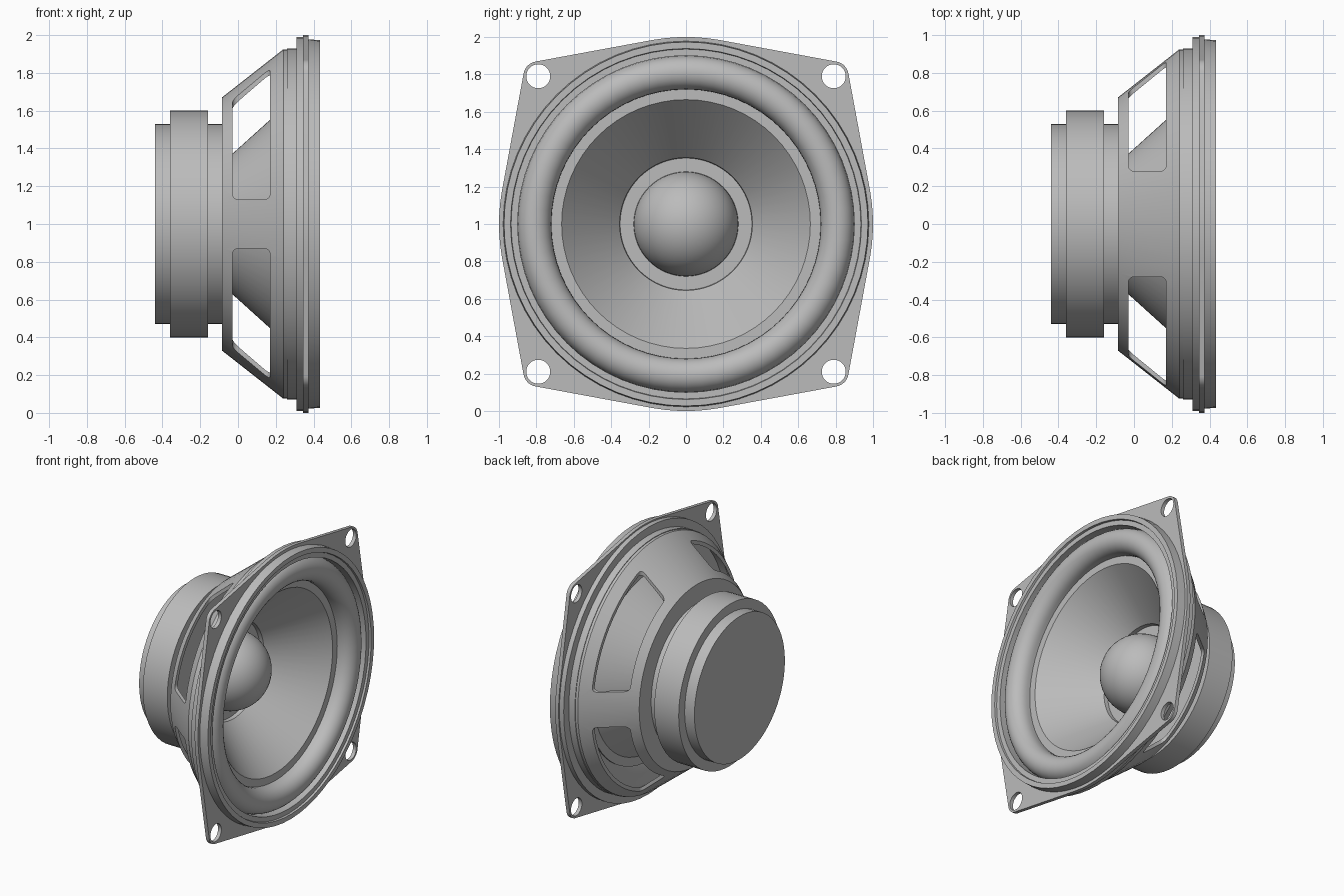
import bpy, bmesh
from math import sin, cos, pi, radians
from mathutils import Matrix, Vector

if "Cube" in bpy.data.objects:
    bpy.data.objects.remove(bpy.data.objects["Cube"], do_unlink=True)

AXIS = Vector((0, 0, 1))          # the driver axis runs along x through this point
SEGMENTS = 64

grey = bpy.data.materials.new("plain_grey")
grey.use_nodes = True
grey.diffuse_color = (0.5, 0.5, 0.5, 1)
grey.node_tree.nodes["Principled BSDF"].inputs["Base Color"].default_value = (0.5, 0.5, 0.5, 1)


def make(name, bm):
    bmesh.ops.remove_doubles(bm, verts=bm.verts, dist=1e-5)
    bmesh.ops.recalc_face_normals(bm, faces=bm.faces)
    mesh = bpy.data.meshes.new(name)
    bm.to_mesh(mesh)
    bm.free()
    mesh.materials.append(grey)
    obj = bpy.data.objects.new(name, mesh)
    bpy.context.collection.objects.link(obj)
    return obj


def select(obj):
    bpy.ops.object.select_all(action="DESELECT")
    obj.select_set(True)
    bpy.context.view_layer.objects.active = obj


def smooth(obj):
    select(obj)
    bpy.ops.object.shade_smooth_by_angle(angle=radians(30))


def revolve(name, profile, closed=True):
    """Turn (x, radius) points around the driver axis."""
    bm = bmesh.new()
    vs = [bm.verts.new((x, 0, 1 + r)) for x, r in profile]
    edges = [bm.edges.new(pair) for pair in zip(vs, vs[1:])]
    if closed:
        edges.append(bm.edges.new((vs[-1], vs[0])))
    bmesh.ops.spin(bm, geom=vs + edges, cent=AXIS, axis=(1, 0, 0),
                   angle=2 * pi, steps=SEGMENTS)
    return make(name, bm)


def prism(name, outline, x0, x1):
    """Extrude a (y, z) outline along x."""
    bm = bmesh.new()
    face = bm.faces.new([bm.verts.new((x0, y, 1 + z)) for y, z in outline])
    grown = bmesh.ops.extrude_face_region(bm, geom=[face])["geom"]
    bmesh.ops.translate(bm, vec=(x1 - x0, 0, 0),
                        verts=[g for g in grown if isinstance(g, bmesh.types.BMVert)])
    return make(name, bm)


def circle(cy, cz, r, n=32):
    return [(cy + r * cos(2 * pi * i / n), cz + r * sin(2 * pi * i / n)) for i in range(n)]


def cut(obj, cutter):
    cutter.hide_render = True
    mod = obj.modifiers.new("cut", "BOOLEAN")
    mod.operation, mod.solver, mod.object = "DIFFERENCE", "EXACT", cutter
    select(obj)
    bpy.ops.object.modifier_apply(modifier=mod.name)
    bpy.data.objects.remove(cutter, do_unlink=True)


# Magnet stack: back plate, magnet ring, front plate
magnet = revolve("magnet_assembly", [
    (-.44, 0), (-.44, .53), (-.36, .53), (-.36, .6), (-.16, .6),
    (-.16, .53), (-.08, .53), (-.08, 0)], closed=False)

# Conical basket with a stepped rim
basket = revolve("basket", [
    (-.085, .45), (-.085, .67), (.24, .925), (.26, .925), (.26, .93), (.31, .93),
    (.31, .99), (.35, .99), (.35, .9), (.24, .9), (-.045, .67), (-.045, .45)])

# Four rounded windows between the basket struts
for sy in (-1, 1):
    for sz in (-1, 1):
        bm = bmesh.new()
        bmesh.ops.create_cube(bm, size=1, matrix=Matrix.Translation(
            (.07, sy * .78, 1 + sz * .63)) @ Matrix.Diagonal((.2, 1, 1, 1)))
        bmesh.ops.bevel(bm, geom=bm.edges[:], offset=.03, segments=4,
                        profile=.5, affect="EDGES")
        cut(basket, make("window_cutter", bm))

# Mounting plate: bowed sides tangent to rounded corners
outline = []
for quarter in range(4):
    turn = quarter * pi / 2
    corner = turn + pi / 4
    for deg in range(-10, 11, 4):
        a = turn + radians(deg)
        outline.append((cos(a), sin(a)))
    for deg in range(11, 80, 8):
        a = turn + radians(deg)
        outline.append((1.117 * cos(corner) + .08 * cos(a),
                        1.117 * sin(corner) + .08 * sin(a)))
plate = prism("mounting_plate", outline, .345, .372)
cut(plate, prism("opening_cutter", circle(0, 0, .9, SEGMENTS), .2, .6))
for sy in (-1, 1):
    for sz in (-1, 1):
        cut(plate, prism("hole_cutter", circle(sy * .79, sz * .79, .064), .2, .6))

# Front gasket with an inner step
gasket = revolve("gasket", [
    (.37, .978), (.435, .973), (.435, .938), (.42, .935), (.42, .9), (.35, .9), (.35, .95)])

# Rolled surround, half round in section
ROLL = [(.335 + .092 * sin(pi * i / 14), .81 + .09 * cos(pi * i / 14)) for i in range(15)]
surround = revolve("surround", ROLL + [(.31, .72), (.3, .74), (.3, .91), (.335, .91)])

# Cone with its flat rim and neck
cone = revolve("cone", [
    (.31, .73), (.31, .665), (-.035, .355), (-.07, .352), (-.07, .365), (-.035, .367),
    (.295, .665), (.295, .73)])

# Flat collar and dust cap dome
DOME = [(-.065 + .28 * sin(pi * i / 24), .28 * cos(pi * i / 24)) for i in range(13)]
dust_cap = revolve("dust_cap", [(-.075, .36), (-.065, .36)] + DOME, closed=False)

for part in (magnet, basket, plate, gasket, surround, cone, dust_cap):
    smooth(part)
